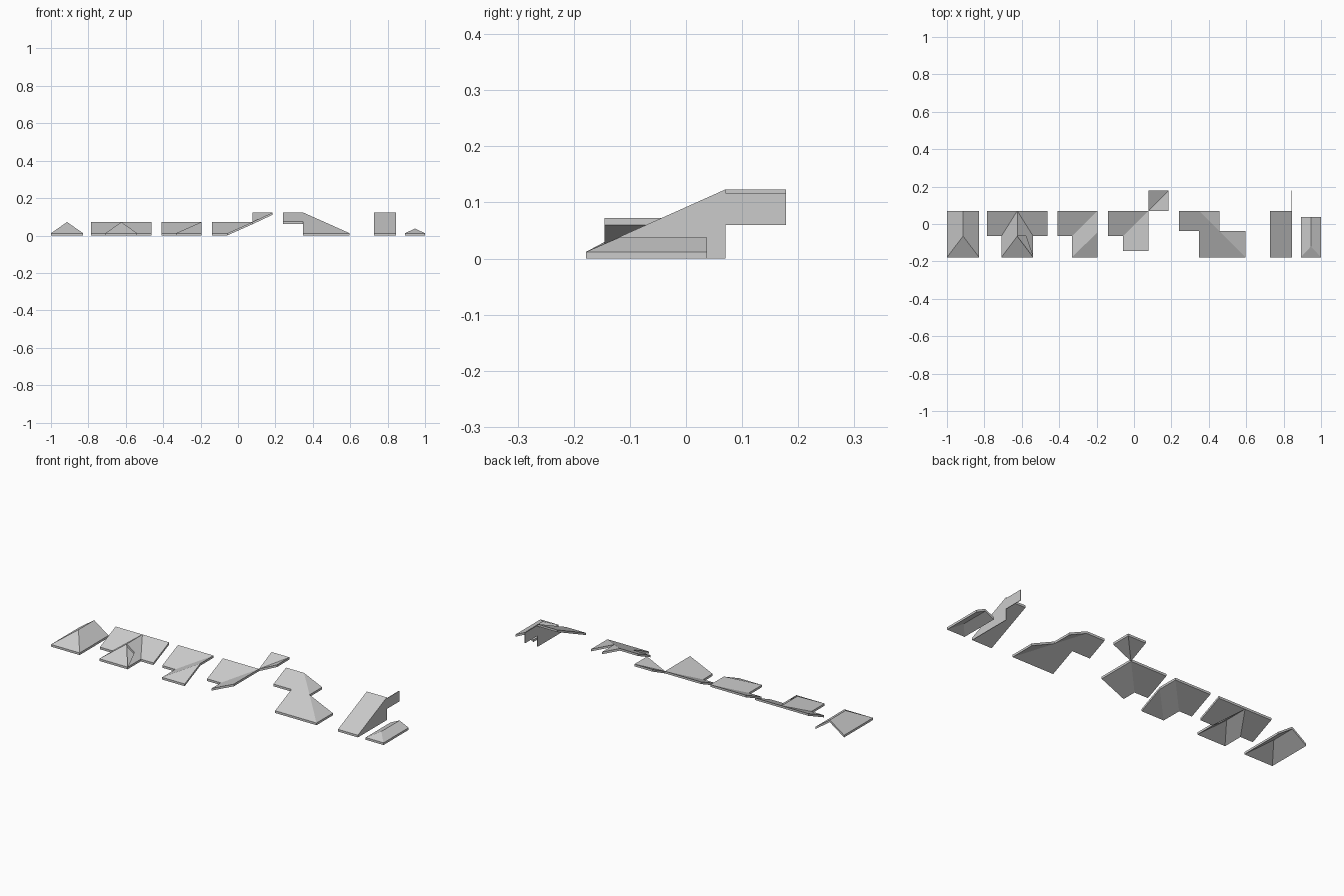
import bpy, bmesh

cube = bpy.data.objects.get("Cube")
if cube:
    bpy.data.objects.remove(cube, do_unlink=True)

grey = bpy.data.materials.new("roof grey")
grey.use_nodes = True
grey.diffuse_color = (0.6, 0.6, 0.6, 1)
grey.node_tree.nodes["Principled BSDF"].inputs["Base Color"].default_value = (0.6, 0.6, 0.6, 1)

# Shared heights (eave, half ridge, full ridge) and depths
EAVE, MID, TOP = 0.012, 0.072, 0.123
FRONT, STEP, RIDGE, BACK = -0.178, -0.065, 0.07, 0.178
PITCH = (TOP - EAVE) / (RIDGE - FRONT)


def panel(name, points, faces, offset=(0, 0, -EAVE)):
    """Sheet of named points, given thickness along the offset."""
    bm = bmesh.new()
    top = {k: bm.verts.new(p) for k, p in points.items()}
    low = {k: bm.verts.new([a + b for a, b in zip(p, offset)]) for k, p in points.items()}
    edges = {}
    for f in faces:
        bm.faces.new([top[k] for k in f])
        bm.faces.new([low[k] for k in reversed(f)])
        for pair in zip(f, f[1:] + f[0]):
            edges.setdefault(frozenset(pair), []).append(pair)
    for used in edges.values():
        if len(used) == 1:
            a, b = used[0]
            bm.faces.new([top[b], top[a], low[a], low[b]])
    bmesh.ops.recalc_face_normals(bm, faces=bm.faces)
    mesh = bpy.data.meshes.new(name)
    bm.to_mesh(mesh)
    bm.free()
    mesh.materials.append(grey)
    obj = bpy.data.objects.new(name, mesh)
    bpy.context.collection.objects.link(obj)


def hipped_ridge(name, x, half, apex, back, height):
    """Ridge roof with a hipped front and an open back."""
    panel(name, {
        "a": (x - half, FRONT, EAVE), "b": (x + half, FRONT, EAVE),
        "c": (x + half, back, EAVE), "d": (x - half, back, EAVE),
        "p": (x, apex, height), "q": (x, back, height),
    }, ["abp", "bcqp", "dapq"])


hipped_ridge("ridge_end", -0.914, 0.086, STEP, RIDGE, MID)
hipped_ridge("small_ridge_end", 0.946, 0.054, -0.12, 0.037, 0.037)

# Main slope with a hipped dormer in its middle
x, w, h = -0.624, 0.161, 0.085
panel("dormer_roof", {
    "a": (x - w, STEP, EAVE), "b": (x - h, STEP, EAVE), "c": (x - h, FRONT, EAVE),
    "d": (x + h, FRONT, EAVE), "e": (x + h, STEP, EAVE), "f": (x + w, STEP, EAVE),
    "g": (x + w, RIDGE, MID), "q": (x, RIDGE, MID), "i": (x - w, RIDGE, MID),
    "p": (x, STEP, MID),
}, ["abqi", "efgq", "bcpq", "cdp", "depq"])

# Valley with a half hipped wing
panel("valley_hip", {
    "a": (-0.41, STEP, EAVE), "b": (-0.332, STEP, EAVE), "c": (-0.332, FRONT, EAVE),
    "d": (-0.196, FRONT, EAVE), "p": (-0.196, -0.045, MID),
    "q": (-0.196, RIDGE, MID), "r": (-0.41, RIDGE, MID),
}, ["abqr", "bcpq", "cdp"])

# Valley with a straight wing, and its upper continuation
panel("valley_lower", {
    "a": (-0.14, STEP, EAVE), "b": (-0.058, STEP, EAVE), "c": (-0.058, -0.145, EAVE),
    "d": (0.077, -0.145, MID), "q": (0.077, RIDGE, MID), "r": (-0.14, RIDGE, MID),
}, ["abqr", "bcdq"])
panel("valley_upper", {
    "a": (0.077, RIDGE, MID), "b": (0.185, RIDGE, TOP),
    "c": (0.185, BACK, TOP), "d": (0.077, BACK, TOP),
}, ["abc", "acd"])

# Outer corner with two slopes meeting on a diagonal hip
notch = -0.038
level = EAVE + PITCH * (notch - FRONT)
panel("outer_corner", {
    "a": (0.24, notch, level), "b": (0.348, notch, level), "c": (0.348, FRONT, EAVE),
    "d": (0.597, FRONT, EAVE), "e": (0.457, notch, level), "f": (0.348, RIDGE, TOP),
    "g": (0.24, RIDGE, TOP), "h": (0.457, RIDGE, level), "i": (0.597, notch, EAVE),
}, ["abcdefg", "feh", "edi"])

# Plain slope closed by a stepped side wall
left, right = 0.726, 0.845
panel("plain_slope", {
    "a": (left, FRONT, EAVE), "b": (right, FRONT, EAVE),
    "c": (right, RIDGE, TOP), "d": (left, RIDGE, TOP),
}, ["abcd"])
wall = [(FRONT, 0), (RIDGE, 0), (RIDGE, 0.06), (BACK, 0.06),
        (BACK, 0.117), (RIDGE, 0.117), (RIDGE, TOP), (FRONT, EAVE)]
panel("side_wall", {k: (right + 0.001, y, z) for k, (y, z) in zip("abcdefgh", wall)},
      ["abcdefgh"], (-0.003, 0, 0))
